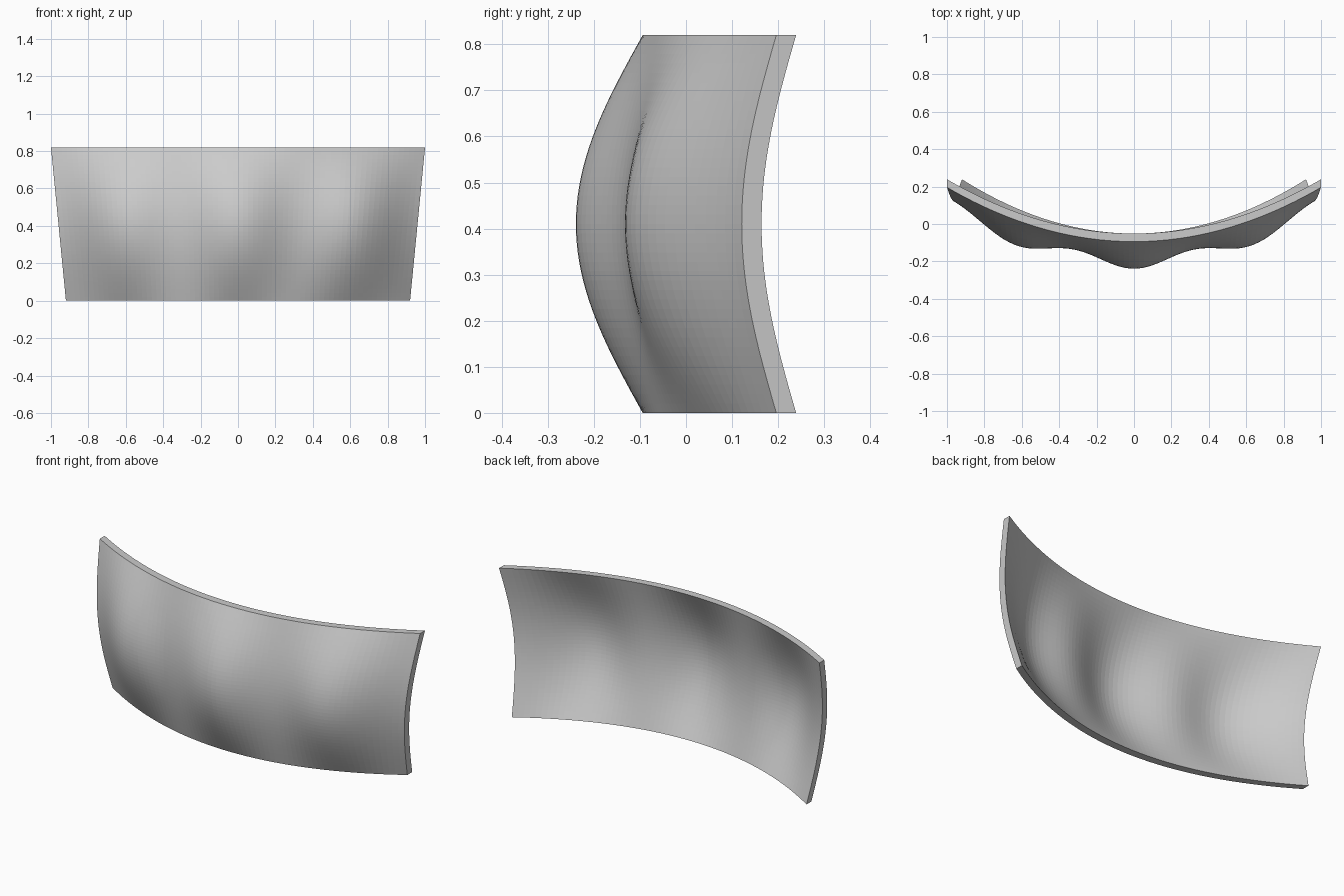
import bpy, bmesh, math

if "Cube" in bpy.data.objects:
    bpy.data.objects.remove(bpy.data.objects["Cube"])

HEIGHT, THICK = 0.82, 0.043
COLS, ROWS = 72, 40

# Front skin: tapered sheet, bowed across, with three vertical swells
bm = bmesh.new()
bmesh.ops.create_grid(bm, x_segments=COLS, y_segments=ROWS, size=1)
for v in bm.verts:
    u, t = v.co.x, (v.co.y + 1) / 2
    bow = -0.094 + 0.29 * u * u
    swell = (0.11 + 0.035 * math.cos(3 * math.pi * u)) * math.sin(math.pi * t)
    v.co = (u * (0.92 + 0.08 * t), bow - swell, HEIGHT * t)

# Thicken straight backwards and close the rim
out = bmesh.ops.extrude_face_region(bm, geom=bm.faces[:], use_keep_orig=True)
back = [g for g in out["geom"] if isinstance(g, bmesh.types.BMVert)]
bmesh.ops.translate(bm, verts=back, vec=(0, THICK, 0))
bmesh.ops.recalc_face_normals(bm, faces=bm.faces[:])

mesh = bpy.data.meshes.new("curved_panel")
bm.to_mesh(mesh)
bm.free()
panel = bpy.data.objects.new("curved_panel", mesh)
bpy.context.collection.objects.link(panel)
